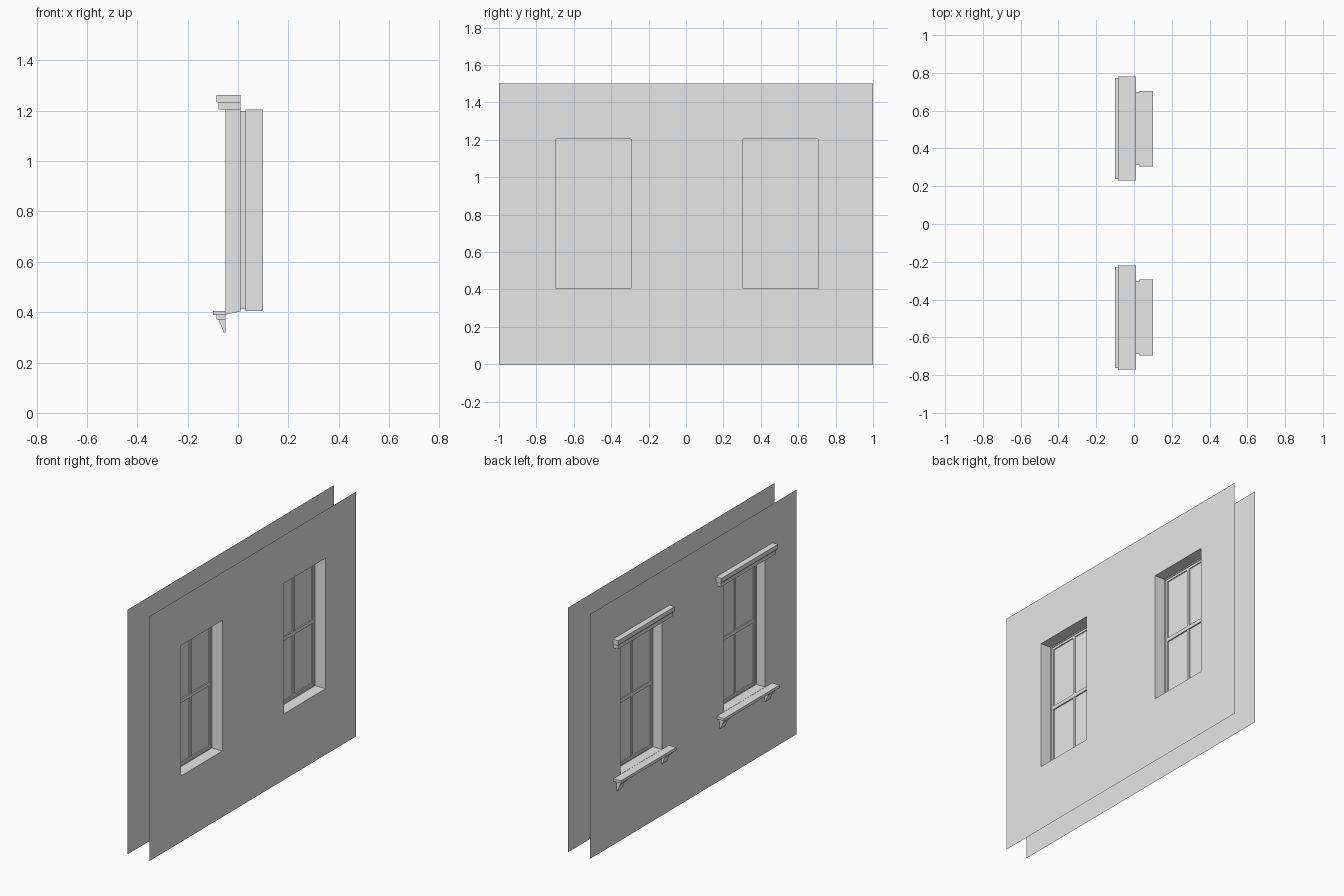
import bpy
import bmesh

cube = bpy.data.objects.get("Cube")
if cube:
    bpy.data.objects.remove(cube, do_unlink=True)

grey = bpy.data.materials.new("plain_grey")
grey.use_nodes = True
grey.diffuse_color = (0.8, 0.8, 0.8, 1)
grey.node_tree.nodes["Principled BSDF"].inputs["Base Color"].default_value = (0.8, 0.8, 0.8, 1)

OUT, IN = -0.05, 0.1            # outer and inner wall faces
Z0, Z1 = 0.405, 1.205           # opening height
HALF = 0.2                      # opening half width
CENTRES = {"left_window": -0.495, "right_window": 0.505}


def finish(name, bm):
    mesh = bpy.data.meshes.new(name)
    bm.to_mesh(mesh)
    bm.free()
    mesh.materials.append(grey)
    obj = bpy.data.objects.new(name, mesh)
    bpy.context.collection.objects.link(obj)
    return obj


def add_prism(bm, profile, y0, y1):
    """Extrude an (x, z) profile along y."""
    a = [bm.verts.new((x, y0, z)) for x, z in profile]
    b = [bm.verts.new((x, y1, z)) for x, z in profile]
    n = len(profile)
    faces = [bm.faces.new(a), bm.faces.new(b[::-1])]
    for i in range(n):
        j = (i + 1) % n
        faces.append(bm.faces.new((a[j], a[i], b[i], b[j])))
    bmesh.ops.recalc_face_normals(bm, faces=faces)


def add_box(bm, x0, x1, y0, y1, z0, z1):
    add_prism(bm, [(x0, z0), (x1, z0), (x1, z1), (x0, z1)], y0, y1)


def wall(name, x, flip):
    """Thin wall sheet with the window openings left out."""
    bm = bmesh.new()
    ys = [-1] + [c + s * HALF for c in CENTRES.values() for s in (-1, 1)] + [1]
    zs = [0, Z0, Z1, 1.5]
    grid = [[bm.verts.new((x, y, z)) for z in zs] for y in ys]
    for i in range(len(ys) - 1):
        for k in range(3):
            if k == 1 and i in (1, 3):
                continue
            quad = [grid[i][k], grid[i + 1][k], grid[i + 1][k + 1], grid[i][k + 1]]
            bm.faces.new(quad[::-1] if flip else quad)
    bmesh.ops.dissolve_limit(bm, angle_limit=0.01, verts=bm.verts[:], edges=bm.edges[:])
    finish(name, bm)


def reveal(name, c):
    """Lining of the opening, stepped in where the sashes sit."""
    bm = bmesh.new()
    rings = []
    for x, inset in ((OUT, 0), (0.01, 0), (0.01, 0.007), (0.03, 0.007), (0.03, 0), (IN, 0)):
        h, lo, hi = HALF - inset, Z0 + inset, Z1 - inset
        rings.append([bm.verts.new((x, c + y, z)) for y, z in ((-h, lo), (h, lo), (h, hi), (-h, hi))])
    for a, b in zip(rings, rings[1:]):
        for i in range(4):
            j = (i + 1) % 4
            bm.faces.new((a[i], b[i], b[j], a[j]))
    finish(name, bm)


def sash(name, c):
    """Frame, glazing bars and meeting rail around flat panes."""
    bm = bmesh.new()
    h, lo, hi, w = HALF - 0.007, Z0 + 0.007, Z1 - 0.007, 0.014
    for s in (-1, 1):
        y = sorted((c + s * h, c + s * (h - w)))
        add_box(bm, 0.012, 0.026, *y, lo, hi)
    for z in (lo, hi - w):
        add_box(bm, 0.012, 0.026, c - h + w, c + h - w, z, z + w)
    add_box(bm, 0.012, 0.026, c - 0.008, c + 0.008, lo + w, hi - w)
    mid = (lo + hi) / 2
    add_box(bm, 0.01, 0.028, c - h + w, c + h - w, mid - 0.011, mid + 0.011)
    finish(name + "_sash", bm)

    bm = bmesh.new()
    add_box(bm, 0.017, 0.02, c - h, c + h, lo, hi)
    finish(name + "_panes", bm)


def head_moulding(name, c):
    bm = bmesh.new()
    add_box(bm, -0.078, 0.01, c - 0.267, c + 0.267, Z1, 1.23)
    crown = [(0.01, 1.23), (-0.08, 1.23), (-0.085, 1.236), (-0.085, 1.262), (0.01, 1.262)]
    add_prism(bm, crown, c - 0.275, c + 0.275)
    finish(name, bm)


def sill(name, c):
    bm = bmesh.new()
    # projecting ledge and the tongue running into the opening
    add_box(bm, -0.1, OUT, c - 0.268, c + 0.268, 0.388, Z0)
    add_prism(bm, [(OUT, 0.39), (0.01, Z0 - 0.002), (0.01, Z0 + 0.001), (OUT, Z0 + 0.001)],
              c - HALF, c + HALF)
    finish(name, bm)


def brackets(name, c):
    bm = bmesh.new()
    for s in (-1, 1):
        y = c + s * 0.218
        add_box(bm, -0.085, OUT, y - 0.029, y + 0.029, 0.37, 0.388)
        add_prism(bm, [(-0.077, 0.37), (-0.057, 0.32), (OUT, 0.32), (OUT, 0.37)], y - 0.023, y + 0.023)
    finish(name, bm)


wall("outer_wall", OUT, True)
wall("inner_wall", IN, False)
for window, centre in CENTRES.items():
    reveal(window + "_reveal", centre)
    sash(window, centre)
    head_moulding(window + "_head_moulding", centre)
    sill(window + "_sill", centre)
    brackets(window + "_brackets", centre)
